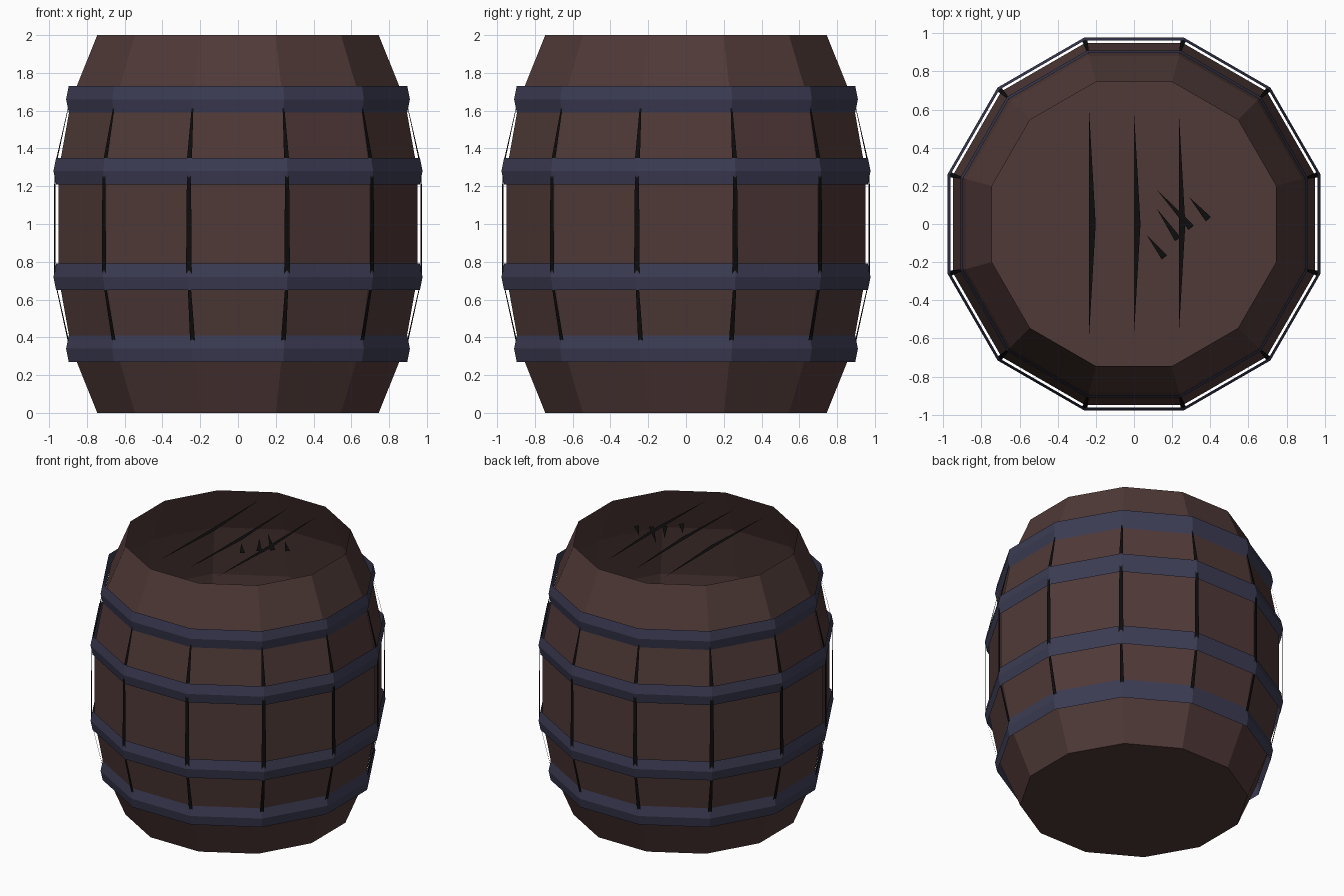
import bpy, bmesh, math
from mathutils import Vector

SIDES = 12
STEP = math.tau / SIDES
START = STEP / 2
TO_CORNER = 1 / math.cos(START)   # flat-to-flat distance -> corner radius

cube = bpy.data.objects.get("Cube")
if cube:
    bpy.data.objects.remove(cube, do_unlink=True)


def material(name, colour):
    m = bpy.data.materials.new(name)
    m.use_nodes = True
    m.diffuse_color = (*colour, 1)
    m.node_tree.nodes["Principled BSDF"].inputs["Base Color"].default_value = (*colour, 1)
    return m


WOOD = material("brown wood", (0.080, 0.042, 0.039))
IRON = material("blue grey iron", (0.045, 0.045, 0.089))
DARK = material("black crack", (0.004, 0.004, 0.004))


def make_object(name, bm, mat):
    mesh = bpy.data.meshes.new(name)
    bm.to_mesh(mesh)
    bm.free()
    mesh.materials.append(mat)
    ob = bpy.data.objects.new(name, mesh)
    bpy.context.collection.objects.link(ob)
    return ob


def ring(bm, flat_radius, z):
    r = flat_radius * TO_CORNER
    return [bm.verts.new((r * math.cos(START + i * STEP), r * math.sin(START + i * STEP), z))
            for i in range(SIDES)]


def bridge(bm, low, high):
    for i in range(SIDES):
        j = (i + 1) % SIDES
        bm.faces.new((low[i], low[j], high[j], high[i]))


# Barrel: an open-topped shell with a floor
bm = bmesh.new()
profile = [(0.745, 0), (0.882, 0.34), (0.95, 0.72), (0.95, 1.28), (0.882, 1.66), (0.745, 2)]
rings = [ring(bm, r, z) for r, z in profile]
for low, high in zip(rings, rings[1:]):
    bridge(bm, low, high)
bm.faces.new(rings[0][::-1])
make_object("barrel_body", bm, WOOD)

# Hoops: ridged rings with a flat inner side
hoops = [("bottom_hoop", 0.34, 0.91), ("lower_hoop", 0.72, 0.977),
         ("upper_hoop", 1.28, 0.977), ("top_hoop", 1.66, 0.91)]
for name, z, r in hoops:
    bm = bmesh.new()
    low, mid, high = ring(bm, r - 0.014, z - 0.07), ring(bm, r, z), ring(bm, r - 0.014, z + 0.07)
    bridge(bm, low, mid)
    bridge(bm, mid, high)
    bridge(bm, high, low)
    make_object(name, bm, IRON)

# Stave seams: thin dark strips spanning the hoops at every corner
seams = [("lower_seams", (0.925, 0.36, 0.028), (1.003, 0.70, 0.016)),
         ("middle_seams", (1.004, 0.72, 0.032), (1.004, 1.28, 0.022)),
         ("upper_seams", (1.003, 1.30, 0.030), (0.925, 1.64, 0.008))]
for name, bottom, top in seams:
    bm = bmesh.new()
    for i in range(SIDES):
        a = START + i * STEP
        out = Vector((math.cos(a), math.sin(a), 0))
        side = Vector((-out.y, out.x, 0))
        corners = []
        for (r, z, w), signs in ((bottom, (-1, 1)), (top, (1, -1))):
            for s in signs:
                corners.append(bm.verts.new(out * r + side * s * w / 2 + Vector((0, 0, z))))
        bm.faces.new(corners)
    make_object(name, bm, DARK)

# Long cracks across the mouth: straight left edge, slightly bulged right edge
TOP = 1.995
bm = bmesh.new()
for x in (-0.235, 0, 0.235):
    bm.faces.new([bm.verts.new((x + dx, y, TOP)) for dx, y in ((0, 0.59), (0, -0.58), (0.034, 0))])
make_object("long_cracks", bm, DARK)

# Short diagonal splinters: pointed at one end, blunt at the other
bm = bmesh.new()
splinters = [((0.12, 0.18), (0.30, -0.02)), ((0.12, 0.08), (0.23, -0.08)),
             ((0.065, -0.055), (0.16, -0.175)), ((0.29, 0.14), (0.39, 0.025))]
for tip, end in splinters:
    tip, end = Vector(tip), Vector(end)
    across = (end - tip).orthogonal().normalized() * 0.018
    bm.faces.new([bm.verts.new((*p, TOP)) for p in (tip, end - across, end + across)])
bmesh.ops.recalc_face_normals(bm, faces=bm.faces)
for f in bm.faces:
    if f.normal.z < 0:
        f.normal_flip()
make_object("short_splinters", bm, DARK)
